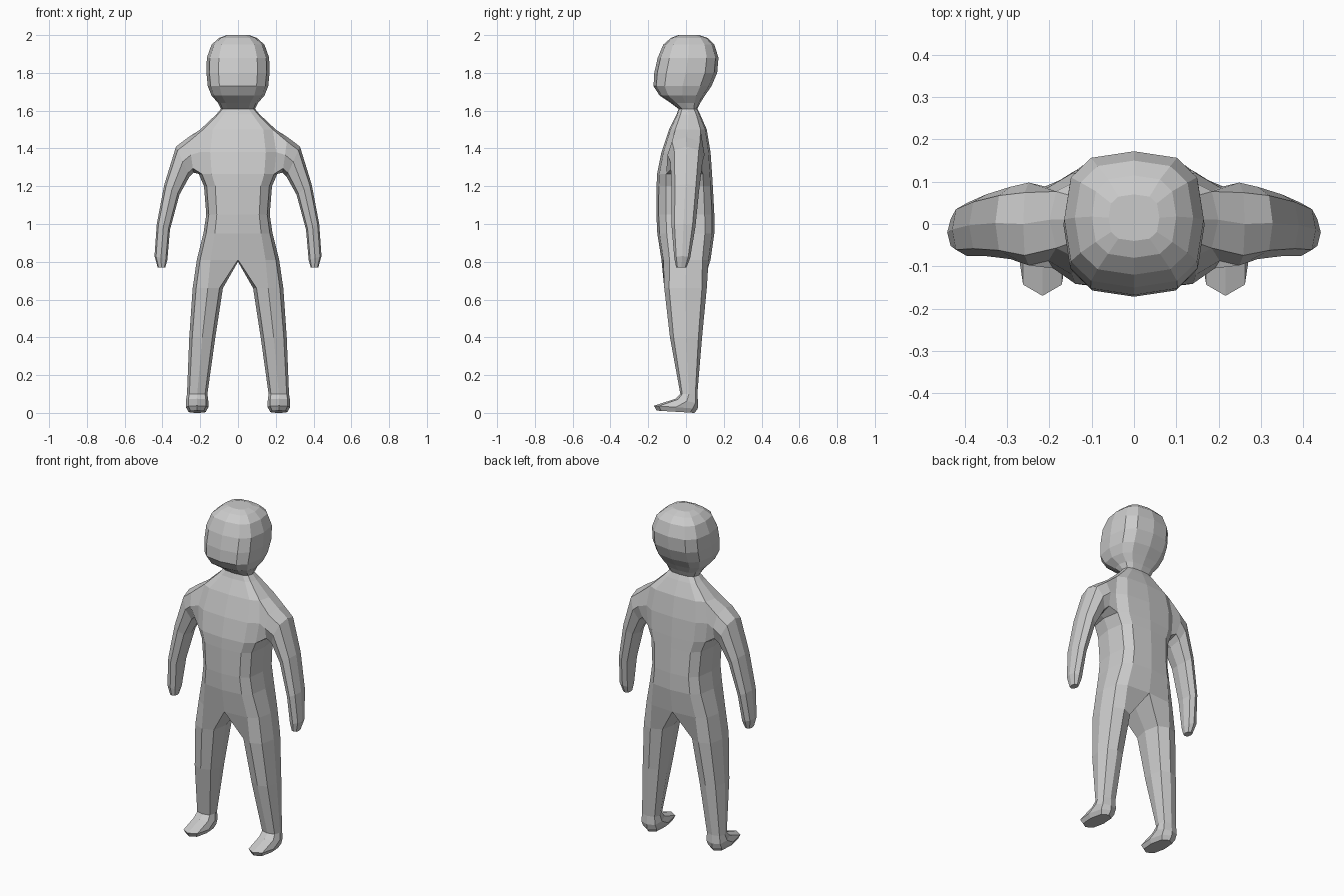
import bpy
import bmesh
from math import radians, sin, cos, copysign
from mathutils import Vector, Matrix

if "Cube" in bpy.data.objects:
    bpy.data.objects.remove(bpy.data.objects["Cube"])

bm = bmesh.new()


def soft(v, p):
    return copysign(abs(v) ** p, v)


def ring(a, b, side, start, step, count, p):
    """Rounded-box cross-section between end points a and b, with half-width vector side."""
    a, b, side = Vector(a), Vector(b), Vector(side)
    mid, axis = (a + b) / 2, (a - b) / 2
    angles = [radians(start + step * k) for k in range(count)]
    return [bm.verts.new(mid + axis * soft(cos(t), p) + side * soft(sin(t), p)) for t in angles]


def bridge(r1, r2, closed=True, skip=()):
    n = len(r1)
    for k in range(n if closed else n - 1):
        if k not in skip:
            j = (k + 1) % n
            bm.faces.new((r1[k], r1[j], r2[j], r2[k]))


def limb(rings):
    for r1, r2 in zip(rings, rings[1:]):
        bridge(r1, r2)
    bm.faces.new(rings[-1])


# Head and trunk, left half: height, half width, front y, back y
head = [
    (2.00, .06, -.04, .07), (1.985, .10, -.08, .115), (1.95, .14, -.12, .15),
    (1.88, .165, -.15, .172), (1.80, .167, -.168, .165), (1.73, .16, -.172, .135),
    (1.68, .14, -.14, .10), (1.64, .105, -.08, .075), (1.61, .09, -.04, .06),
]
trunk = [
    (1.58, .115, -.05, .075), (1.50, .20, -.09, .11), (1.38, .22, -.13, .13),
    (1.265, .208, -.153, .138), (1.20, .18, -.156, .142), (1.05, .168, -.157, .15),
    (.95, .183, -.152, .15), (.81, .218, -.13, .13),
]
rows = [ring((0, f, z), (0, b, z), (w, 0, 0), 0, 30, 7, p)
        for part, p in ((head, .7), (trunk, .58)) for z, w, f, b in part]
bm.faces.new(rows[0])

# Leave an opening for the arm between the shoulder and armpit rows
top = len(head) + 1
for i, (r1, r2) in enumerate(zip(rows, rows[1:])):
    bridge(r1, r2, closed=False, skip=(2, 3) if i in (top, top + 1) else ())
A, B, C = rows[top:top + 3]
bm.verts.remove(B[3])

# Arm: outer x, z, inner x, z, front y, back y
arm = [
    (.262, 1.46, .236, 1.272, -.098, .098), (.328, 1.41, .257, 1.25, -.083, .088),
    (.39, 1.21, .31, 1.155, -.076, .07), (.43, 1.0, .36, .97, -.076, .05),
    (.442, .83, .374, .81, -.062, .022), (.425, .77, .385, .77, -.052, .002),
]
limb([[A[2], A[3], A[4], B[4], C[4], C[3], C[2], B[2]]] +
     [ring((xo, (f + b) / 2, zo), (xi, (f + b) / 2, zi), (0, (b - f) / 2, 0), -45, 45, 8, .8)
      for xo, zo, xi, zi, f, b in arm])

# Leg and foot: inner x, outer x, front y, z, back y, z
leg = [
    (.08, .24, -.115, .66, .11, .66), (.12, .258, -.085, .40, .085, .40),
    (.162, .27, -.03, .10, .06, .10), (.157, .276, -.055, .075, .064, .05),
    (.157, .276, -.17, .038, .062, .022), (.17, .262, -.155, .012, .045, 0),
]
crotch = bm.verts.new((0, 0, .80))
limb([rows[-1] + [crotch]] +
     [ring(((xi + xo) / 2, f, zf), ((xi + xo) / 2, b, zb), ((xo - xi) / 2, 0, 0), -45, 45, 8, .75)
      for xi, xo, f, zf, b, zb in leg])

# Mirror into the full figure
bmesh.ops.mirror(bm, geom=bm.verts[:] + bm.edges[:] + bm.faces[:],
                 matrix=Matrix.Identity(4), merge_dist=.0001, axis='X')
bmesh.ops.remove_doubles(bm, verts=bm.verts[:], dist=.0001)
bmesh.ops.recalc_face_normals(bm, faces=bm.faces[:])

mesh = bpy.data.meshes.new("human_body")
bm.to_mesh(mesh)
bm.free()
body = bpy.data.objects.new("human_body", mesh)
bpy.context.collection.objects.link(body)

# Plain grey skin
grey = bpy.data.materials.new("light_grey")
grey.use_nodes = True
color = (.6, .6, .6, 1)
grey.diffuse_color = color
grey.node_tree.nodes["Principled BSDF"].inputs["Base Color"].default_value = color
mesh.materials.append(grey)
